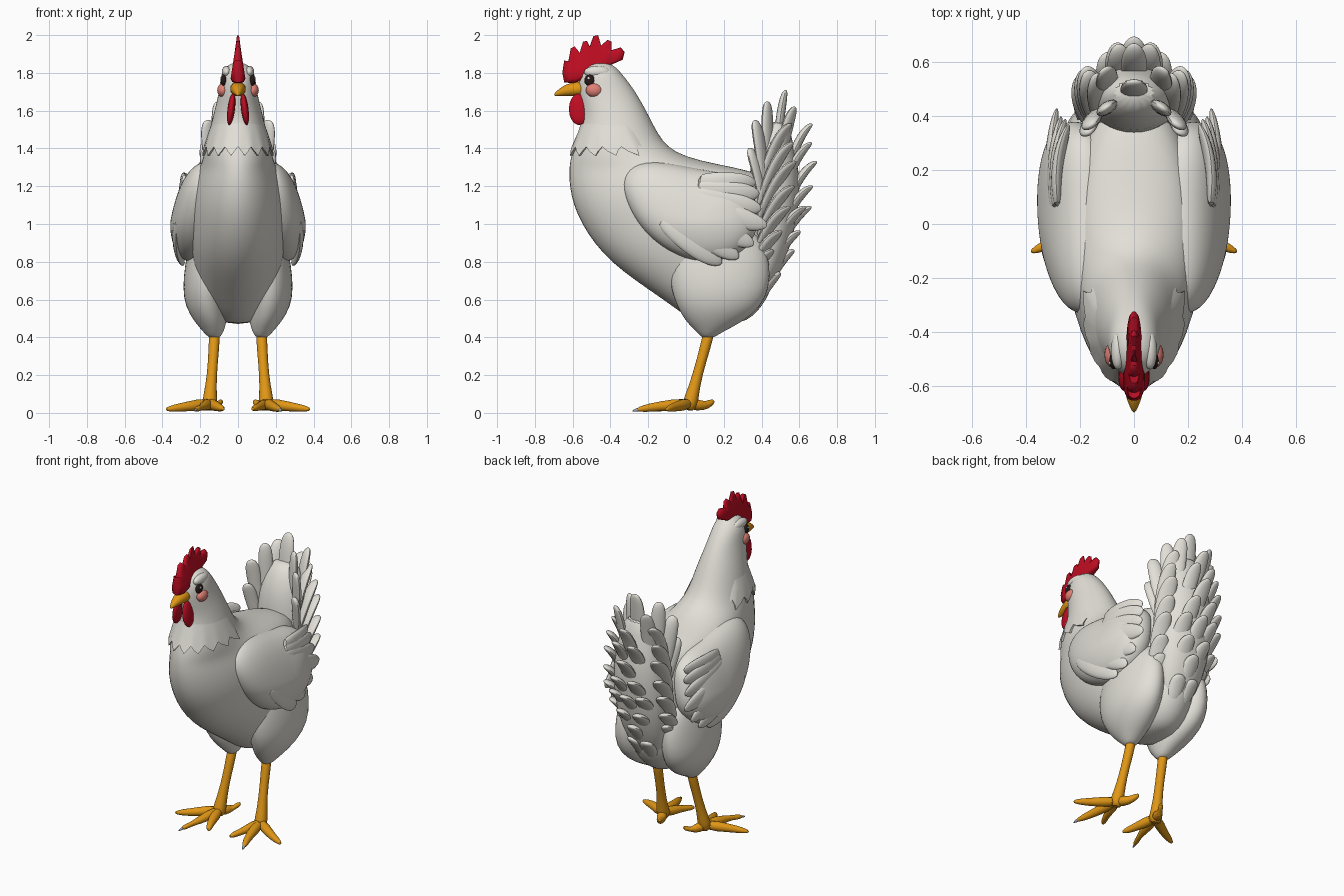
import bpy, bmesh, math
from mathutils import Vector as V


def material(name, r, g, b):
    m = bpy.data.materials.new(name)
    m.diffuse_color = (r, g, b, 1)
    return m


WHITE = material("feather white", 0.76, 0.74, 0.68)
RED = material("comb red", 0.52, 0.004, 0.016)
ORANGE = material("beak orange", 0.75, 0.31, 0.008)
PINK = material("cheek pink", 0.75, 0.22, 0.18)
DARK = material("eye dark", 0.02, 0.01, 0.01)
SHINE = material("eye shine", 0.9, 0.9, 0.9)
GREY = material("claw grey", 0.35, 0.37, 0.42)


def build(name, lofts, mat, subdiv=1, angle=60):
    """Skin each list of equal-length rings into a closed surface."""
    bm = bmesh.new()
    for rings in lofts:
        rows = [[bm.verts.new(p) for p in r] for r in rings]
        n = len(rows[0])
        for a, b in zip(rows, rows[1:]):
            for i in range(n):
                bm.faces.new((a[i], a[(i + 1) % n], b[(i + 1) % n], b[i]))
        bm.faces.new(rows[0])
        bm.faces.new(rows[-1])
    bmesh.ops.recalc_face_normals(bm, faces=bm.faces)
    me = bpy.data.meshes.new(name)
    bm.to_mesh(me)
    bm.free()
    ob = bpy.data.objects.new(name, me)
    bpy.context.collection.objects.link(ob)
    me.materials.append(mat)
    if subdiv:
        ob.modifiers.new("smooth", 'SUBSURF').levels = subdiv
    bpy.context.view_layer.objects.active = ob
    ob.select_set(True)
    bpy.ops.object.shade_smooth_by_angle(angle=math.radians(angle))
    ob.select_set(False)
    return ob


def ring(c, u, v, n=12):
    return [V(c) + V(u) * math.cos(2 * math.pi * i / n) + V(v) * math.sin(2 * math.pi * i / n) for i in range(n)]


def ball(c, r, tilt=0.0, n=16):
    """Ellipsoid; tilt shifts x with height."""
    out = []
    for k in range(9):
        a = math.pi * (0.04 + 0.92 * k / 8)
        z, s = -r[2] * math.cos(a), math.sin(a)
        out.append(ring((c[0] + tilt * z, c[1], c[2] + z), (r[0] * s, 0, 0), (0, r[1] * s, 0), n))
    return out


def tube(pts, radii, n=10):
    pts, out = [V(p) for p in pts], []
    for i, p in enumerate(pts):
        d = (pts[min(i + 1, len(pts) - 1)] - pts[max(i - 1, 0)]).normalized()
        u = d.cross(V((0.3, 1, 0.2))).normalized()
        out.append(ring(p, u * radii[i], d.cross(u) * radii[i], n))
    return out


def feather(base, ctrl, tip, side, w, t):
    """Flat rounded blade along a bent path."""
    base, ctrl, tip, side = V(base), V(ctrl), V(tip), V(side)
    out = []
    for f, k in ((0, .6), (.25, .9), (.5, 1), (.7, .95), (.85, .75), (.95, .48), (1, .12)):
        p = base * (1 - f) ** 2 + ctrl * 2 * f * (1 - f) + tip * f * f
        d = ((ctrl - base) * (1 - f) + (tip - ctrl) * f).normalized()
        nrm = d.cross(side).normalized()
        out.append(ring(p, nrm.cross(d) * w * k, nrm * t * k, 8))
    return out


# body and neck: height, front y, back y, half width
SL = [(.47, .08, .28, .06), (.51, 0, .36, .13), (.6, -.12, .43, .19), (.7, -.27, .47, .215),
      (.8, -.4, .49, .24), (.9, -.49, .5, .255), (1.0, -.555, .52, .26), (1.1, -.6, .5, .26),
      (1.2, -.62, .48, .245), (1.26, -.622, .42, .225), (1.3, -.62, .26, .205), (1.335, -.615, .07, .19),
      (1.38, -.605, -.06, .178), (1.44, -.585, -.125, .164), (1.52, -.555, -.17, .145), (1.6, -.55, -.21, .125),
      (1.68, -.57, -.255, .105), (1.74, -.572, -.295, .096), (1.79, -.56, -.335, .09),
      (1.83, -.535, -.37, .07), (1.855, -.49, -.41, .03)]


def body_point(z, a, out=0.0):
    for p, q in zip(SL, SL[1:]):
        if p[0] <= z <= q[0]:
            f = (z - p[0]) / (q[0] - p[0])
            y0, y1, w = (p[i] + f * (q[i] - p[i]) for i in (1, 2, 3))
            return V(((w + out) * math.cos(a), (y0 + y1) / 2 + ((y1 - y0) / 2 + out) * math.sin(a), z))


build("body", [[ring((0, (a + b) / 2, z), (w, 0, 0), (0, (b - a) / 2, 0), 28) for z, a, b, w in SL]], WHITE)

# jagged neck feather collar, sunk under the surface at the nape
collar = []
for z0, jag, out in ((1.56, 0, -.006), (1.48, 0, .004), (1.385, .024, .01), (1.39, .024, -.02)):
    row = []
    for i in range(64):
        a = 2 * math.pi * i / 64
        nape = min(1, max(0, 2 * math.sin(a) - .6))
        row.append(body_point(z0 + jag * (abs(i % 4 - 2) - 1) + .05 * nape, a, out * (1 - nape) - .03 * nape))
    collar.append(row)
build("neck_collar", [collar], WHITE, 0)

# thighs: height, y, y radius, x, x radius
TH = [(.395, .115, .03, .125, .03), (.43, .125, .07, .13, .055), (.48, .15, .15, .145, .085), (.56, .175, .225, .165, .115),
      (.66, .18, .265, .17, .125), (.78, .18, .27, .165, .118), (.9, .18, .24, .16, .1), (1.0, .18, .15, .15, .08)]
build("thighs", [[ring((s * x, y, z), (rx, 0, 0), (0, ry, 0), 20) for z, y, ry, x, rx in TH] for s in (-1, 1)], WHITE)

# wings: puffed outline plus trailing feathers
OUT = [(-.35, 1.25), (-.325, 1.12), (-.24, .97), (-.1, .85), (.08, .785), (.22, .8), (.32, .86),
       (.39, .97), (.38, 1.1), (.35, 1.21), (.24, 1.27), (.08, 1.29), (-.1, 1.33), (-.27, 1.34)]
CY, CZ = .08, 1.03


def wing_x(z, h):
    return .245 - max(0, z - 1.0) * .2 + h


wings, quills = [], []
for s in (-1, 1):
    rings = []
    for r, h in ((.9, -.1), (1, -.03), (.98, .02), (.88, .06), (.7, .09), (.45, .108), (.2, .115), (.05, .116)):
        rings.append([V((s * (wing_x(CZ + r * (z - CZ), h)), CY + r * (y - CY), CZ + r * (z - CZ))) for y, z in OUT])
    wings.append(rings)
    for by, bz, ty, tz in ((-.14, 1.03, .19, .79), (-.06, 1.06, .28, .82), (-.02, 1.1, .36, .89), (.02, 1.13, .43, .99),
                           (.03, 1.17, .4, 1.08), (.05, 1.2, .39, 1.16), (.06, 1.23, .37, 1.22)):
        bx, tx = wing_x(bz, .085), wing_x(tz, .04)
        quills.append(feather((s * bx, by, bz), (s * (max(bx, tx) + .022), (by + ty) / 2, (bz + tz) / 2 - .02),
                              (s * tx, ty, tz), (0, .5, 1), .066, .024))
build("wings", wings, WHITE, 2)
build("wing_feathers", quills, WHITE)

# tail core: height, y, y radius, x radius
TC = [(.6, .37, .06, .09), (.8, .43, .1, .16), (1.0, .46, .13, .18), (1.2, .47, .14, .175), (1.35, .465, .125, .155),
      (1.46, .47, .09, .125), (1.55, .49, .05, .08)]
build("tail_core", [[ring((0, y, z), (rx, 0, 0), (0, ry, 0), 16) for z, y, ry, rx in TC]], WHITE)

# tail feathers: base y z, tip y z, count, half spread, half width
ROWS = [(.41, 1.1, .33, 1.4, 2, .165, .045), (.42, 1.15, .36, 1.55, 2, .155, .05), (.43, 1.15, .43, 1.65, 2, .1, .05),
        (.46, 1.15, .53, 1.71, 1, 0, .058), (.47, 1.15, .58, 1.62, 2, .1, .052), (.48, 1.1, .67, 1.53, 3, .13, .055),
        (.49, 1.08, .68, 1.43, 4, .16, .052), (.49, 1.0, .695, 1.33, 3, .165, .058), (.49, .92, .685, 1.2, 4, .175, .056),
        (.48, .85, .665, 1.09, 5, .185, .056), (.46, .76, .62, .96, 4, .175, .058), (.44, .68, .575, .86, 3, .15, .058),
        (.41, .6, .515, .74, 4, .14, .055)]
tail = []
for by, bz, ty, tz, n, spread, w in ROWS:
    for i in range(n):
        t = 2 * i / (n - 1) - 1 if n > 1 else 0
        x, sh = spread * t, (.11 * t * t if n > 2 else 0)
        dy, dz = ty - by, tz - bz
        tail.append(feather((x * .82, by - sh, bz), (x * 1.05, by - sh + dy * .5, bz + dz * .88),
                            (x * 1.05, ty - sh, tz), (1, -.7 * t, 0), w, .026))
build("tail_feathers", tail, WHITE)

# comb: flat plate, thick in the middle and thin at its edge
COMB = [(-.55, 1.76), (-.6, 1.745), (-.645, 1.75), (-.655, 1.8), (-.645, 1.865), (-.625, 1.85), (-.61, 1.93),
        (-.59, 1.94), (-.565, 1.9), (-.545, 1.965), (-.525, 1.97), (-.51, 1.94), (-.49, 1.995), (-.465, 2.0),
        (-.45, 1.945), (-.415, 1.975), (-.395, 1.965), (-.395, 1.92), (-.345, 1.935), (-.325, 1.91),
        (-.335, 1.87), (-.38, 1.85), (-.42, 1.83), (-.5, 1.82)]


def comb_ring(r, k):
    return [V((k * max(.008, .034 - .12 * (z - 1.79)), -.51 + r * (y + .51), 1.85 + r * (z - 1.85))) for y, z in COMB]


build("comb", [[comb_ring(r, k) for r, k in ((.78, -1), (.94, -.75), (1, -.25), (1, .25), (.94, .75), (.78, 1))]], RED, 0)

# wattles
build("wattles", [ball((s * .036, -.566, 1.608), (.02, .054, .084), -.12 * s) for s in (-1, 1)], RED, 0)

# beak
build("beak", [[ring((0, y, z), (w, 0, 0), (0, 0, h), 14) for y, z, w, h in
                ((-.53, 1.715, .045, .042), (-.58, 1.715, .043, .04), (-.63, 1.71, .034, .033),
                 (-.67, 1.698, .02, .021), (-.7, 1.683, .004, .006))]], ORANGE)

# face
build("brows", [ball((s * .06, -.47, 1.805), (.026, .07, .032)) for s in (-1, 1)], WHITE, 0)
build("cheeks", [ball((s * .08, -.485, 1.708), (.03, .046, .037)) for s in (-1, 1)], PINK, 0)
build("eyes", [ball((s * .075, -.508, 1.76), (.017, .03, .031)) for s in (-1, 1)], DARK, 0)
build("eye_shines", [ball((s * .089, -.515, 1.771), (.005, .007, .007)) for s in (-1, 1)], SHINE, 0)

# legs, toes and claws
legs, claws = [], []
for s in (-1, 1):
    def path(*pts):
        return [(s * x, y, z) for x, y, z in pts]
    legs.append(tube(path((.122, .13, .46), (.128, .1, .34), (.138, .06, .2), (.147, .035, .1), (.15, .02, .045), (.15, .01, .012)),
                     (.034, .029, .027, .036, .045, .025)))
    for mid, tip in (((.26, -.05, .035), (.385, -.105, .018)), ((.18, -.14, .036), (.225, -.265, .016)),
                     ((.12, -.1, .036), (.075, -.2, .02)), ((.12, .09, .03), (.085, .15, .065))):
        near = tuple(m * .9 + t * .1 for m, t in zip(mid, tip))
        far = tuple(m * .35 + t * .65 for m, t in zip(mid, tip))
        legs.append(tube(path((.15, .02, .05), near, far, tip), (.04, .026, .021, .008)))
    claws.append(tube(path((.22, -.25, .018), (.226, -.268, .014), (.23, -.285, .009)), (.012, .009, .002)))
build("legs_and_toes", legs, ORANGE)
build("claws", claws, GREY)
